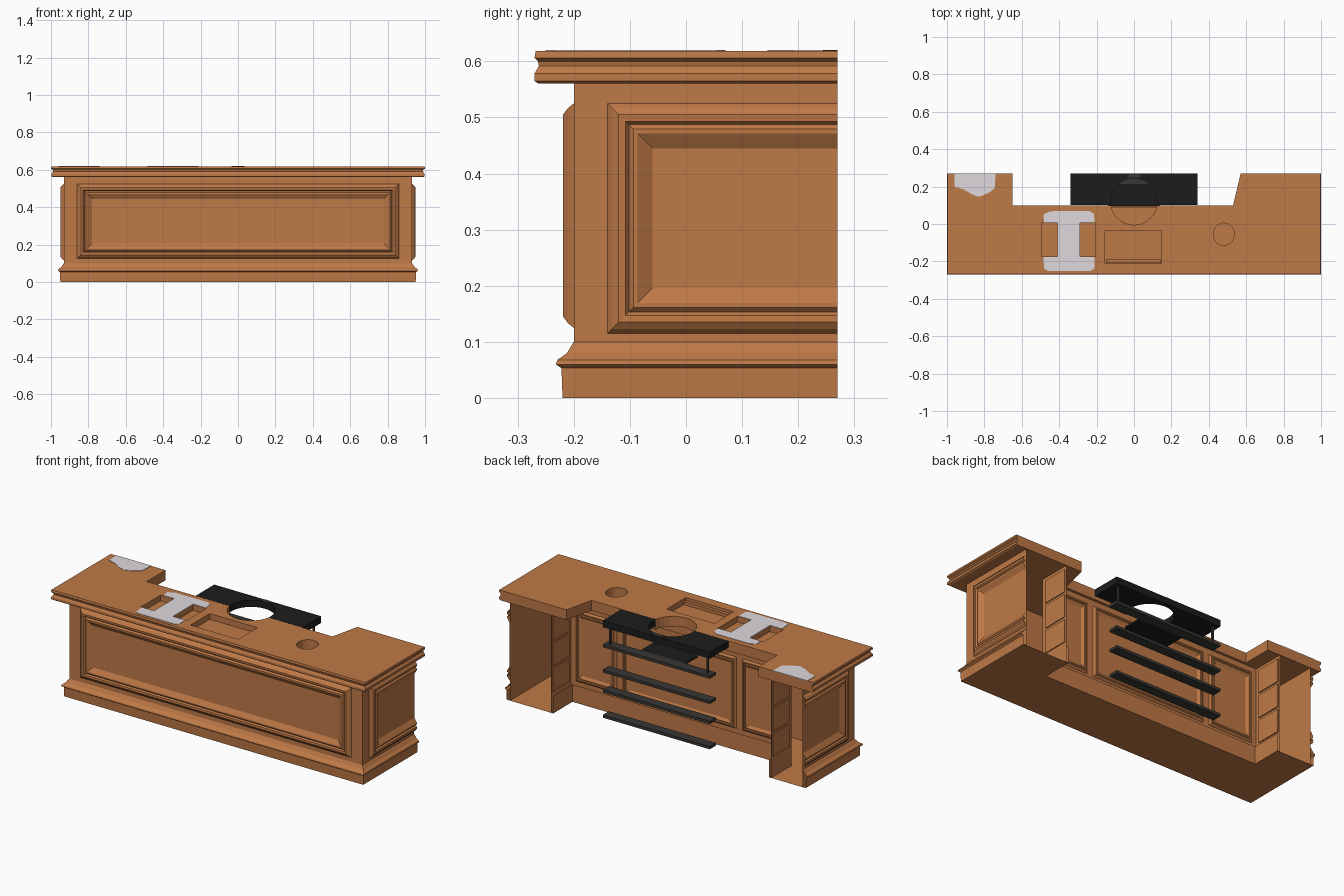
import bpy, bmesh, math
from mathutils import Vector

if "Cube" in bpy.data.objects:
    bpy.data.objects.remove(bpy.data.objects["Cube"])

def mat(name, r, g, b):
    m = bpy.data.materials.new(name)
    m.diffuse_color = (r, g, b, 1)
    m.use_nodes = True
    m.node_tree.nodes["Principled BSDF"].inputs["Base Color"].default_value = m.diffuse_color
    return m

WOOD = mat("warm wood", 0.52, 0.192, 0.062)
PAPER = mat("pale grey", 0.74, 0.69, 0.72)
BLACK = mat("black", 0.012, 0.012, 0.012)
CHAR = mat("charcoal", 0.04, 0.038, 0.035)

def finish(bm, name, material):
    bmesh.ops.recalc_face_normals(bm, faces=bm.faces)
    me = bpy.data.meshes.new(name)
    bm.to_mesh(me)
    bm.free()
    ob = bpy.data.objects.new(name, me)
    bpy.context.collection.objects.link(ob)
    if material:
        me.materials.append(material)
    return ob

def loft(name, loops, material, bottom=True, top=True, open_back=False):
    """Skin a stack of matching 3D loops."""
    bm = bmesh.new()
    rings = [[bm.verts.new(p) for p in lp] for lp in loops]
    n = len(rings[0])
    for a, b in zip(rings, rings[1:]):
        for i in range(n):
            j = (i + 1) % n
            bm.faces.new((a[i], a[j], b[j], b[i]))
    if bottom:
        bm.faces.new(rings[0][::-1])
    if top:
        bm.faces.new(rings[-1])
    if open_back:
        back = [f for f in bm.faces if all(v.co.y > 0.269 for v in f.verts)]
        bmesh.ops.delete(bm, geom=back, context='FACES')
    return finish(bm, name, material)

def prism(name, pts, z0, z1, material):
    return loft(name, [[(x, y, z) for x, y in pts] for z in (z0, z1)], material)

def box(name, x0, x1, y0, y1, z0, z1, material):
    return prism(name, [(x0, y0), (x1, y0), (x1, y1), (x0, y1)], z0, z1, material)

def circle(cx, cy, rx, ry, n=32):
    return [(cx + rx * math.cos(2 * math.pi * i / n),
             cy + ry * math.sin(2 * math.pi * i / n)) for i in range(n)]

def footprint(w, yf, z, nl, nr, yn, slant=0.0):
    """Desk outline with a knee notch at the back."""
    pts = [(-w, yf), (w, yf), (w, 0.27), (nr + slant, 0.27), (nr, yn),
           (nl, yn), (nl, 0.27), (-w, 0.27)]
    return [(x, y, z) for x, y in pts]

def cut(ob, cutters):
    """Subtract the cutters, bake the result and remove the cutters."""
    for c in cutters:
        c.hide_render = True
        m = ob.modifiers.new("cut", 'BOOLEAN')
        m.operation = 'DIFFERENCE'
        m.solver = 'EXACT'
        m.object = c
    dg = bpy.context.evaluated_depsgraph_get()
    me = bpy.data.meshes.new_from_object(ob.evaluated_get(dg))
    ob.modifiers.clear()
    material = ob.data.materials[0]
    ob.data = me
    me.materials.clear()
    me.materials.append(material)
    for p in me.polygons:
        p.material_index = 0
    for c in cutters:
        bpy.data.objects.remove(c)

PROFILE = [(0, 0), (0.008, 0.010), (0.02, 0.019), (0.032, 0.018),
           (0.038, 0.010), (0.046, 0.018), (0.054, 0.018), (0.08, 0.002)]

def panel(name, u0, u1, v0, v1, place, scale=1.0, clip=False):
    """Raised moulding frame around a flat field; place maps (u, v, height)."""
    loops = []
    for d, h in PROFILE:
        d *= scale
        h *= scale
        loops.append([place(u, v, h) for u, v in
                      ((u0 + d, v0 + d), (u1 - d, v0 + d), (u1 - d, v1 - d), (u0 + d, v1 - d))])
    ob = loft(name, loops, WOOD, bottom=False)
    if clip:
        bm = bmesh.new()
        bm.from_mesh(ob.data)
        bmesh.ops.bisect_plane(bm, geom=bm.verts[:] + bm.edges[:] + bm.faces[:],
                               plane_co=Vector((0, 0.27, 0)), plane_no=Vector((0, 1, 0)),
                               clear_outer=True)
        bm.to_mesh(ob.data)
        bm.free()
    return ob

# Hollow body shell, open at the back of both pedestals
loft("body", [footprint(0.93, -0.20, z, -0.73, 0.67, 0.085) for z in (0.0, 0.57)],
     WOOD, bottom=False, top=False, open_back=True)

# Stepped plinth with its floor plate
loft("plinth", [footprint(w, y, z, -0.715, 0.655, 0.095) for w, y, z in (
    (0.95, -0.22, 0), (0.952, -0.222, 0.053), (0.962, -0.232, 0.06), (0.96, -0.229, 0.068),
    (0.945, -0.212, 0.08), (0.937, -0.205, 0.092), (0.93, -0.20, 0.1))],
     WOOD, top=False, open_back=True)

# Desktop with moulded edge
desktop = loft("desktop", [footprint(w, y, z, -0.65, 0.53, 0.10, 0.04) for w, y, z in (
    (0.988, -0.263, 0.56), (0.998, -0.27, 0.565), (0.998, -0.27, 0.578), (0.988, -0.262, 0.592),
    (0.99, -0.264, 0.6), (1.0, -0.27, 0.606), (0.998, -0.268, 0.618))], WOOD)

# Panel mouldings: front, both sides, knee wall
panel("front_panel", -0.86, 0.86, 0.125, 0.525, lambda u, v, h: (u, -0.20 - h, v))
for s, side in ((1, "right"), (-1, "left")):
    panel(side + "_panel", -0.14, 0.45, 0.115, 0.525,
          lambda u, v, h: (s * (0.93 + h), u, v), clip=True)
for i, (a, b) in enumerate(((-0.70, -0.42), (-0.38, 0.34), (0.38, 0.64))):
    panel("knee_panel_%d" % (i + 1), a, b, 0.12, 0.53,
          lambda u, v, h: (u, 0.085 + h, v), scale=0.5)

# Drawer fronts on the inner walls of the pedestals
for i in range(3):
    z = 0.12 + i * 0.145
    box("left_drawer_%d" % (i + 1), -0.735, -0.724, 0.11, 0.26, z, z + 0.13, WOOD)
    box("right_drawer_%d" % (i + 1), 0.664, 0.675, 0.11, 0.26, z, z + 0.13, WOOD)

# Black seat slab behind the desktop
slab = box("seat_slab", -0.34, 0.34, 0.101, 0.27, 0.58, 0.618, BLACK)

# Openings in the desktop and slab
cut(desktop, [
    prism("round_cutter", circle(0, 0.12, 0.125, 0.125), 0.5, 0.7, None),
    prism("hole_cutter", circle(0.48, -0.055, 0.056, 0.06, 24), 0.5, 0.7, None),
    box("tray_cutter", -0.155, 0.148, -0.21, -0.035, 0.585, 0.7, None),
    box("slot_cutter_a", -0.495, -0.41, -0.175, 0.005, 0.585, 0.7, None),
    box("slot_cutter_b", -0.29, -0.205, -0.175, 0.005, 0.585, 0.7, None)])
cut(slab, [prism("slab_cutter", circle(0, 0.12, 0.125, 0.125), 0.5, 0.7, None)])

# Ledge inside the tray recess
box("tray_ledge", -0.15, 0.145, -0.208, -0.19, 0.584, 0.603, WOOD)

# Rails below the slab, a plate under the round opening and two thin posts
for i, z in enumerate((0.465, 0.32, 0.205, 0.06)):
    box("rail_%d" % (i + 1), -0.34, 0.34, 0.215, 0.27, z, z + 0.016, CHAR)
box("under_plate", -0.14, 0.14, 0.095, 0.22, 0.468, 0.478, BLACK)
for x in (-0.31, 0.31):
    box("post", x - 0.005, x + 0.005, 0.24, 0.25, 0.475, 0.585, CHAR)
prism("slab_badge", circle(0, 0.257, 0.035, 0.0125, 20), 0.617, 0.62, CHAR)

# Pale sheets on the desktop
prism("pale_sheet", [(-0.48, -0.24), (-0.46, -0.25), (-0.23, -0.25), (-0.21, -0.235), (-0.21, -0.177),
                     (-0.29, -0.177), (-0.29, 0.007), (-0.21, 0.007), (-0.215, 0.055),
                     (-0.24, 0.07), (-0.45, 0.068), (-0.485, 0.05), (-0.48, 0.007),
                     (-0.41, 0.007), (-0.41, -0.177), (-0.485, -0.177)], 0.616, 0.62, PAPER)
prism("pale_corner_sheet", [(-0.96, 0.27), (-0.96, 0.20), (-0.91, 0.185), (-0.87, 0.16), (-0.83, 0.145),
                            (-0.78, 0.165), (-0.745, 0.19), (-0.74, 0.27)], 0.616, 0.62, PAPER)
